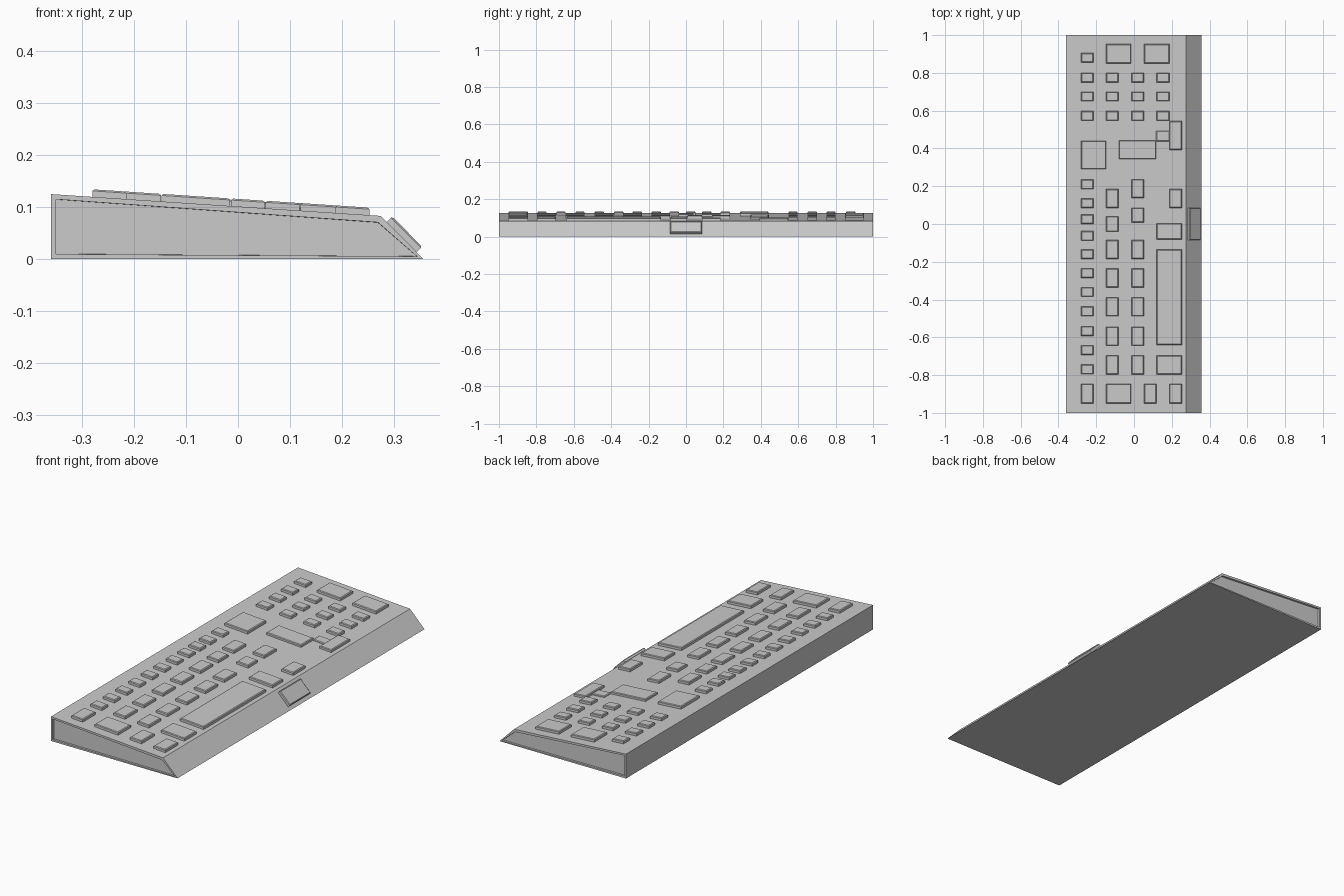
import bpy, bmesh
from mathutils import Vector

if "Cube" in bpy.data.objects:
    bpy.data.objects.remove(bpy.data.objects["Cube"])

grey = bpy.data.materials.new("plain grey")
grey.diffuse_color = (0.6, 0.6, 0.6, 1)
grey.use_nodes = True
grey.node_tree.nodes["Principled BSDF"].inputs["Base Color"].default_value = grey.diffuse_color


def finish(name, bm):
    bmesh.ops.recalc_face_normals(bm, faces=bm.faces[:])
    mesh = bpy.data.meshes.new(name)
    bm.to_mesh(mesh)
    bm.free()
    mesh.materials.append(grey)
    ob = bpy.data.objects.new(name, mesh)
    bpy.context.collection.objects.link(ob)
    return ob


def surface(x):
    """Height of the sloping top deck."""
    return 0.125 - (x + 0.36) * 0.042 / 0.635


def stack(name, rings):
    """Closed solid through a stack of four-point rings."""
    bm = bmesh.new()
    loops = [[bm.verts.new(p) for p in r] for r in rings]
    bm.faces.new(loops[0])
    bm.faces.new(loops[-1])
    for a, b in zip(loops, loops[1:]):
        for i in range(4):
            j = (i + 1) % 4
            bm.faces.new((a[i], a[j], b[j], b[i]))
    return finish(name, bm)


def key(name, x0, x1, y0, y1, h=0.0145):
    rings = []
    for inset, dz in ((0, -0.004), (0, h - 0.003), (0.004, h)):
        a, b, c, d = x0 + inset, x1 - inset, y0 + inset, y1 - inset
        rings.append([(x, y, surface(x) + dz)
                      for x, y in ((a, c), (b, c), (b, d), (a, d))])
    return stack(name, rings)


# Wedge case with recessed end panels
bm = bmesh.new()
profile = [(-0.36, 0), (0.357, 0), (0.275, 0.083), (-0.36, 0.125)]
near = [bm.verts.new((x, -1, z)) for x, z in profile]
far = [bm.verts.new((x, 1, z)) for x, z in profile]
ends = [bm.faces.new(near), bm.faces.new(far[::-1])]
for i in range(4):
    j = (i + 1) % 4
    bm.faces.new((near[j], near[i], far[i], far[j]))
bmesh.ops.recalc_face_normals(bm, faces=bm.faces[:])
bmesh.ops.inset_individual(bm, faces=ends, thickness=0.0135, depth=0)
bmesh.ops.inset_individual(bm, faces=ends, thickness=0.0005, depth=-0.01)
finish("case", bm)

# Column edges across the deck
A, B, C, D, E = (-0.28, -0.215), (-0.147, -0.083), (-0.013, 0.052), (0.12, 0.187), (0.187, 0.253)

# Row of small keys at the back
for y in (0.88, 0.21, 0.11, 0.025, -0.063, -0.16, -0.26, -0.36,
          -0.463, -0.567, -0.668, -0.77):
    key("function_key", *A, y - 0.025, y + 0.025)

# Number pad
for y in (0.775, 0.675, 0.572):
    for col in (A, B, C, D):
        key("pad_key", *col, y - 0.025, y + 0.025)
key("pad_wide_key", -0.147, -0.015, 0.85, 0.952)
key("pad_wide_key", 0.053, 0.187, 0.85, 0.952)

# Main letter rows
for y in (-0.135, -0.286, -0.438, -0.594, -0.746):
    for col in (B, C):
        key("letter_key", *col, y - 0.05, y + 0.05)
key("letter_key", *B, 0.085, 0.185)
key("letter_key", *B, -0.04, 0.04)
key("letter_key", *C, 0.138, 0.236)
key("letter_key", *C, 0.008, 0.085)
key("letter_key", *E, 0.085, 0.185)

# Space bar and the wide keys beside it
key("space_bar", 0.12, 0.253, -0.64, -0.135)
key("wide_key", 0.12, 0.253, -0.082, 0.003)
key("wide_key", 0.12, 0.253, -0.796, -0.697)

# Last column at the near end
for x0, x1 in (A, (-0.147, -0.015), (0.053, 0.118), E):
    key("end_key", x0, x1, -0.95, -0.846)

# Broad plates and the stepped arrow cluster
key("display_plate", -0.28, -0.148, 0.29, 0.44, 0.0145)
key("centre_plate", -0.08, 0.117, 0.343, 0.443, 0.012)
key("arrow_plate", *E, 0.393, 0.545, 0.013)
key("arrow_step", 0.117, 0.19, 0.438, 0.493, 0.006)

# Raised tab on the sloping front edge
n = Vector((0.711, 0, 0.703))
along = Vector((0.703, 0, -0.711))
base = Vector((0.286, 0, 0.0715))
rings = []
for inset, out in ((0, -0.004), (0, 0.012), (0.004, 0.015)):
    rings.append([base + along * s + n * out + Vector((0, y, 0))
                  for s, y in ((inset, -0.085 + inset), (0.082 - inset, -0.085 + inset),
                               (0.082 - inset, 0.085 - inset), (inset, 0.085 - inset))])
stack("front_tab", rings)
